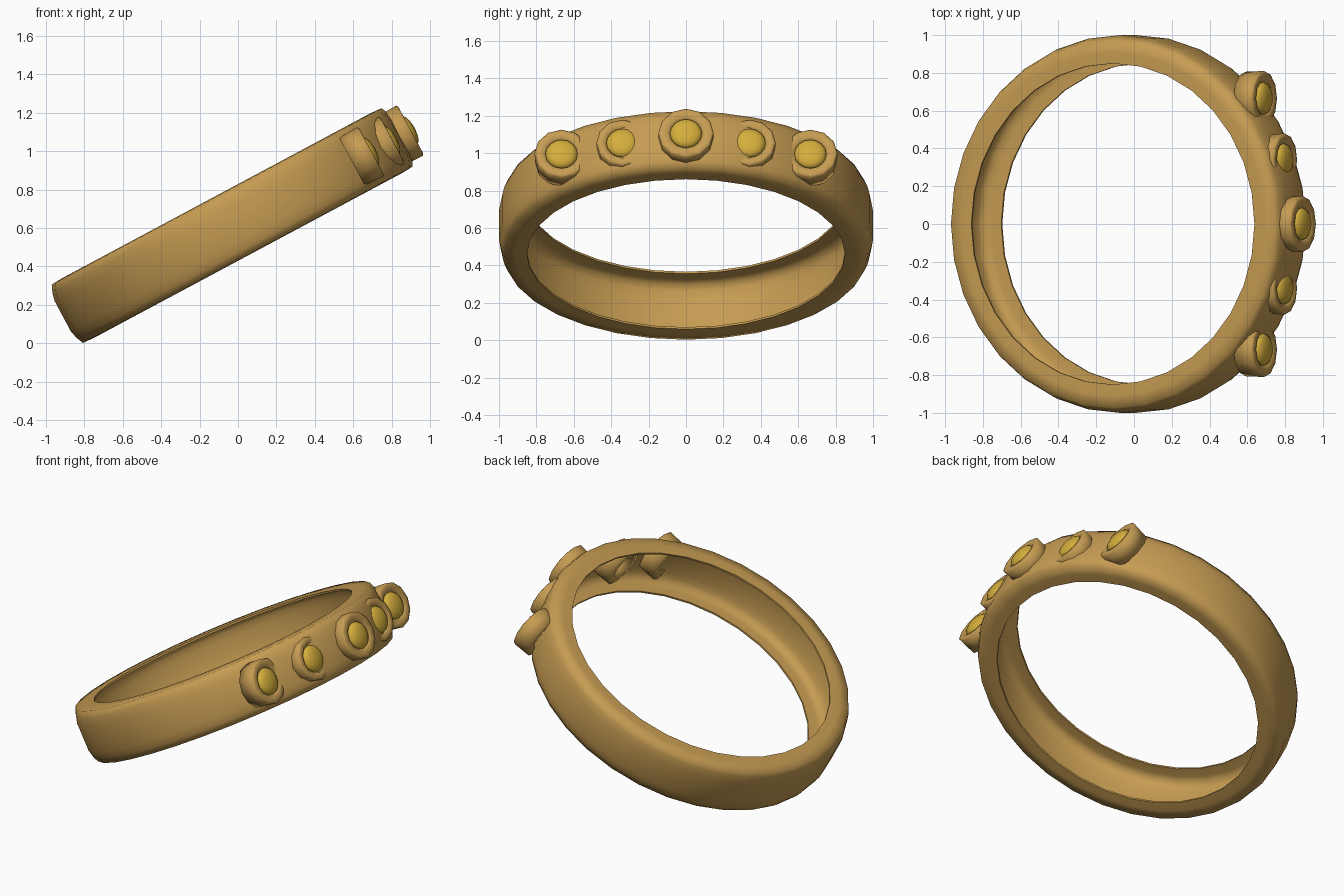
import bpy, math
from mathutils import Matrix, Vector

if "Cube" in bpy.data.objects:
    bpy.data.objects.remove(bpy.data.objects["Cube"])

TILT = math.atan2(0.92, 1.72)
C, S = math.cos(TILT), math.sin(TILT)
# ring frame: u = tilted long direction, v = y, w = ring axis
FRAME = Matrix(((C, 0, -S, -0.03), (0, 1, 0, 0), (S, 0, C, 0.613), (0, 0, 0, 1)))


def material(name, rgb):
    m = bpy.data.materials.new(name)
    m.diffuse_color = (*rgb, 1)
    m.use_nodes = True
    m.node_tree.nodes["Principled BSDF"].inputs["Base Color"].default_value = m.diffuse_color
    return m


GOLD = material("brown gold", (0.56, 0.33, 0.085))
STONE = material("yellow stone", (0.66, 0.42, 0.045))


def revolve(name, profile, n, mat, closed, place, angle):
    """Spin (radius, height) points about z, then place each point in the ring frame."""
    verts, faces, rows = [], [], []
    for r, h in profile:
        if r == 0:
            rows.append([len(verts)] * n)
            verts.append(place(0, 0, h))
        else:
            rows.append(list(range(len(verts), len(verts) + n)))
            verts += [place(r * math.cos(2 * math.pi * i / n), r * math.sin(2 * math.pi * i / n), h)
                      for i in range(n)]
    count = len(rows) if closed else len(rows) - 1
    for k in range(count):
        a, b = rows[k], rows[(k + 1) % len(rows)]
        for i in range(n):
            j = (i + 1) % n
            faces.append(list(dict.fromkeys((a[i], a[j], b[j], b[i]))))
    mesh = bpy.data.meshes.new(name)
    mesh.from_pydata([FRAME @ Vector(v) for v in verts], [], faces)
    mesh.materials.append(mat)
    ob = bpy.data.objects.new(name, mesh)
    bpy.context.collection.objects.link(ob)
    bpy.ops.object.select_all(action='DESELECT')
    ob.select_set(True)
    bpy.context.view_layer.objects.active = ob
    bpy.ops.object.shade_smooth_by_angle(angle=math.radians(angle))


# band: thin shell, hollow on the inside, with lips turned inward
half = [(1.0, 0.09), (0.989, 0.135), (0.973, 0.172), (0.91, 0.176), (0.85, 0.174),
        (0.85, 0.162), (0.91, 0.162), (0.955, 0.155), (0.97, 0.12), (0.98, 0.08)]
# counter-clockwise in (radius, height), so normals point outward
band = [(r, -h) for r, h in reversed(half)] + half
revolve("band", band, 32, GOLD, True, lambda x, y, z: (x, y, z), 75)

# stone settings: (y, front face position along u, radius)
SETTINGS = [("middle", 0.0, 1.053, 0.148)]
for side, sign in (("front", -1), ("back", 1)):
    SETTINGS.append((side + "_inner", 0.34 * sign, 0.945, 0.139))
    SETTINGS.append((side + "_outer", 0.665 * sign, 0.821, 0.145))

for name, y, u, r in SETTINGS:
    def place(a, b, h, y=y, u=u):
        return (u + h, y + a, b)
    # collar
    revolve(name + "_setting",
            [(0.08, -0.115), (r - 0.004, -0.115), (r, -0.006), (r - 0.012, 0.0),
             (0.102, 0.0), (0.08, -0.02)],
            12, GOLD, True, place, 100)
    # domed stone
    dome = [(0.086 * math.cos(t), 0.036 * math.sin(t) - 0.012)
            for t in (math.radians(d) for d in range(-60, 61, 20))]
    revolve(name + "_stone", [(0, -0.048)] + dome + [(0, 0.024)], 16, STONE, False, place, 60)
